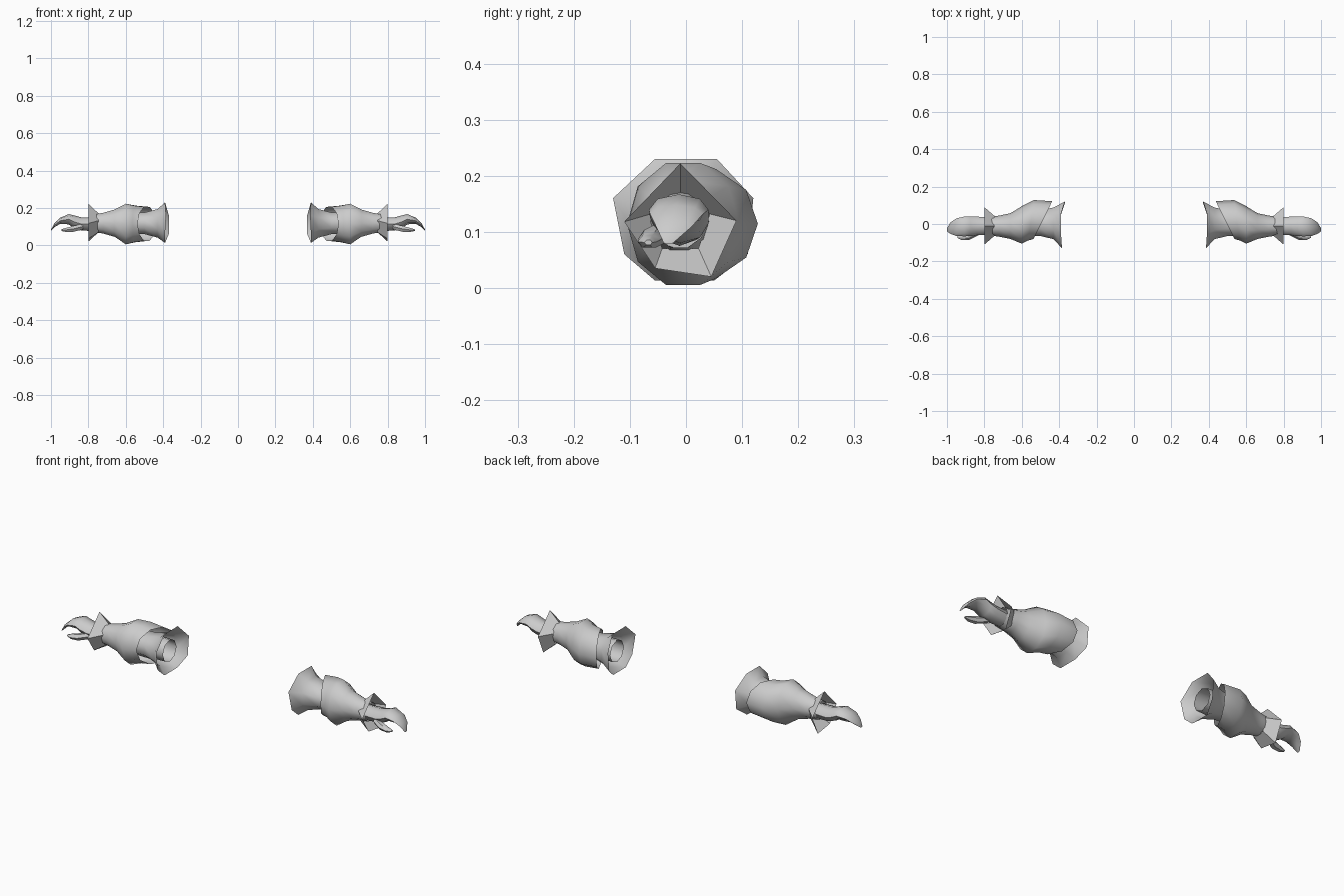
import bpy, bmesh, math

if "Cube" in bpy.data.objects:
    bpy.data.objects.remove(bpy.data.objects["Cube"], do_unlink=True)

grey = bpy.data.materials.new("plain grey")
grey.use_nodes = True
COLOUR = (0.6, 0.6, 0.6, 1)
grey.diffuse_color = COLOUR
grey.node_tree.nodes["Principled BSDF"].inputs["Base Color"].default_value = COLOUR


def oval(n, x, front, back, low, high, lean=0.0, turn=0.0):
    """Ring round the arm; lean moves its front side along x."""
    ring = []
    for i in range(n):
        a = math.tau * i / n + turn
        c, s = math.cos(a), math.sin(a)
        ring.append((x - lean * c, (back + front) / 2 + (back - front) / 2 * c,
                     (high + low) / 2 + (high - low) / 2 * s))
    return ring


def loft(name, rings, side, cap_start=False, cap_end=False, angle=50):
    """Skin a list of rings that run from the elbow to the fingers."""
    bm = bmesh.new()
    rows = [[bm.verts.new((side * x, y, z)) for x, y, z in r] for r in rings]
    n = len(rows[0])

    def face(vs):
        bm.faces.new(vs if side > 0 else vs[::-1])

    for a, b in zip(rows, rows[1:]):
        for j in range(n):
            k = (j + 1) % n
            face([a[j], a[k], b[k], b[j]])
    if cap_start:
        face(rows[0][::-1])
    if cap_end:
        face(rows[-1])
    mesh = bpy.data.meshes.new(name)
    bm.to_mesh(mesh)
    bm.free()
    mesh.materials.append(grey)
    ob = bpy.data.objects.new(name, mesh)
    bpy.context.collection.objects.link(ob)
    bpy.ops.object.select_all(action="DESELECT")
    ob.select_set(True)
    bpy.context.view_layer.objects.active = ob
    bpy.ops.object.shade_smooth_by_angle(angle=math.radians(angle))
    return ob


# Flared elbow cuff: outer rim, counted from the back over the top
ELBOW_RIM = [(0.37, 0.12, 0.16), (0.39, 0.055, 0.23), (0.39, -0.055, 0.23),
             (0.385, -0.13, 0.16), (0.39, -0.11, 0.06), (0.39, -0.055, 0.013),
             (0.39, 0.05, 0.013), (0.37, 0.11, 0.06)]
# Five-pointed wrist cuff rim
WRIST_RIM = [(0.80, 0.09, 0.12), (0.80, -0.01, 0.222), (0.80, -0.11, 0.118),
             (0.80, -0.055, 0.035), (0.80, 0.045, 0.02)]

for side, tag in ((1, "left"), (-1, "right")):
    # Hollow inner sleeve
    loft(tag + "_inner_sleeve", [
        oval(8, 0.40, -0.055, 0.06, 0.06, 0.175),
        oval(8, 0.50, -0.06, 0.065, 0.06, 0.175),
        oval(8, 0.62, -0.06, 0.05, 0.065, 0.17)], side, cap_end=True)

    # Elbow cuff narrowing into the forearm
    turn = math.radians(22.5)
    loft(tag + "_elbow_cuff", [
        ELBOW_RIM,
        oval(8, 0.43, -0.088, 0.095, 0.035, 0.20, turn=turn),
        oval(8, 0.50, -0.07, 0.08, 0.055, 0.18, turn=turn),
        oval(8, 0.56, -0.068, 0.075, 0.055, 0.18, turn=turn)], side)

    # Forearm guard, cut back at the inner elbow
    loft(tag + "_forearm_guard", [
        oval(10, 0.487, -0.08, 0.122, 0.02, 0.21, lean=0.05),
        oval(10, 0.55, -0.088, 0.128, 0.012, 0.217, lean=0.015),
        oval(10, 0.60, -0.105, 0.095, 0.0, 0.228),
        oval(10, 0.66, -0.08, 0.058, 0.042, 0.195),
        oval(10, 0.72, -0.068, 0.045, 0.06, 0.177),
        oval(10, 0.78, -0.06, 0.036, 0.07, 0.165)], side)

    # Wrist cuff flaring toward the hand
    loft(tag + "_wrist_cuff", [
        oval(5, 0.745, -0.065, 0.045, 0.06, 0.17, turn=math.radians(18)),
        WRIST_RIM], side, angle=30)

    # Mitten hand with hooked fingers
    loft(tag + "_hand", [
        oval(8, 0.76, -0.055, 0.032, 0.075, 0.15),
        oval(8, 0.84, -0.06, 0.04, 0.08, 0.15),
        oval(8, 0.875, -0.064, 0.04, 0.09, 0.16),
        oval(8, 0.905, -0.066, 0.04, 0.112, 0.167),
        oval(8, 0.95, -0.064, 0.03, 0.115, 0.148),
        oval(8, 0.98, -0.053, 0.01, 0.098, 0.12),
        oval(8, 1.0, -0.04, -0.022, 0.078, 0.084)], side, True, True)

    # Thumb
    loft(tag + "_thumb", [
        oval(6, 0.83, -0.06, -0.02, 0.082, 0.118),
        oval(6, 0.88, -0.085, -0.042, 0.07, 0.106),
        oval(6, 0.92, -0.086, -0.052, 0.07, 0.095),
        oval(6, 0.945, -0.074, -0.06, 0.076, 0.086)], side, True, True)
